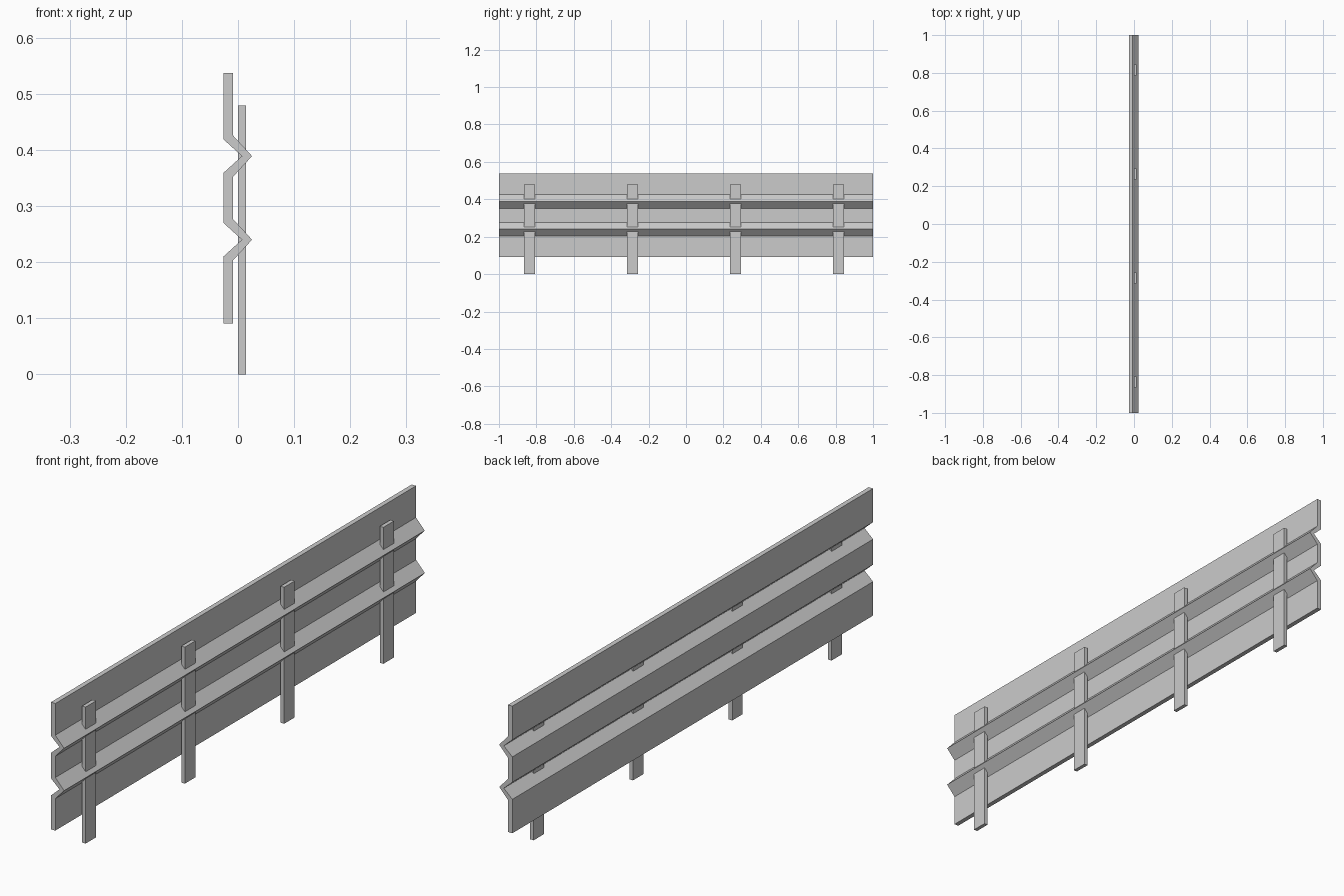
import bpy, bmesh
from mathutils import Vector

if "Cube" in bpy.data.objects:
    bpy.data.objects.remove(bpy.data.objects["Cube"])


def make_object(name, bm):
    bmesh.ops.recalc_face_normals(bm, faces=bm.faces)
    mesh = bpy.data.meshes.new(name)
    bm.to_mesh(mesh)
    bm.free()
    obj = bpy.data.objects.new(name, mesh)
    bpy.context.collection.objects.link(obj)
    return obj


# Guard rail: folded sheet section as (back, front) point pairs in x, z
BACK, FACE, INNER_TIP, TIP = -0.026, -0.009, 0.007, 0.025
pairs = [((BACK, 0.091), (FACE, 0.091))]
for z in (0.24, 0.389):
    pairs += [((BACK, z - 0.030), (FACE, z - 0.037)),
              ((INNER_TIP, z), (TIP, z)),
              ((BACK, z + 0.030), (FACE, z + 0.037))]
pairs.append(((BACK, 0.537), (FACE, 0.537)))

bm = bmesh.new()
rows = [[bm.verts.new((x, -1, z)) for x, z in pair] for pair in pairs]
section = [bm.faces.new((a[0], a[1], b[1], b[0])) for a, b in zip(rows, rows[1:])]
# Keep the near cap while sweeping the section along y
swept = bmesh.ops.extrude_face_region(bm, geom=section, use_keep_orig=True)
moved = [v for v in swept["geom"] if isinstance(v, bmesh.types.BMVert)]
bmesh.ops.translate(bm, verts=moved, vec=(0, 2, 0))
make_object("guard_rail", bm)

# Posts: one box repeated along the rail
bm = bmesh.new()
bmesh.ops.create_cube(bm, size=1)
bmesh.ops.scale(bm, verts=bm.verts, vec=(0.014, 0.058, 0.479))
bmesh.ops.translate(bm, verts=bm.verts, vec=(0.007, 0, 0.479 / 2))
posts = make_object("support_posts", bm)
posts.location = Vector((0, -0.836, 0))
array = posts.modifiers.new("repeat", 'ARRAY')
array.count = 4
array.use_relative_offset = False
array.use_constant_offset = True
array.constant_offset_displace = (0, 0.5505, 0)
